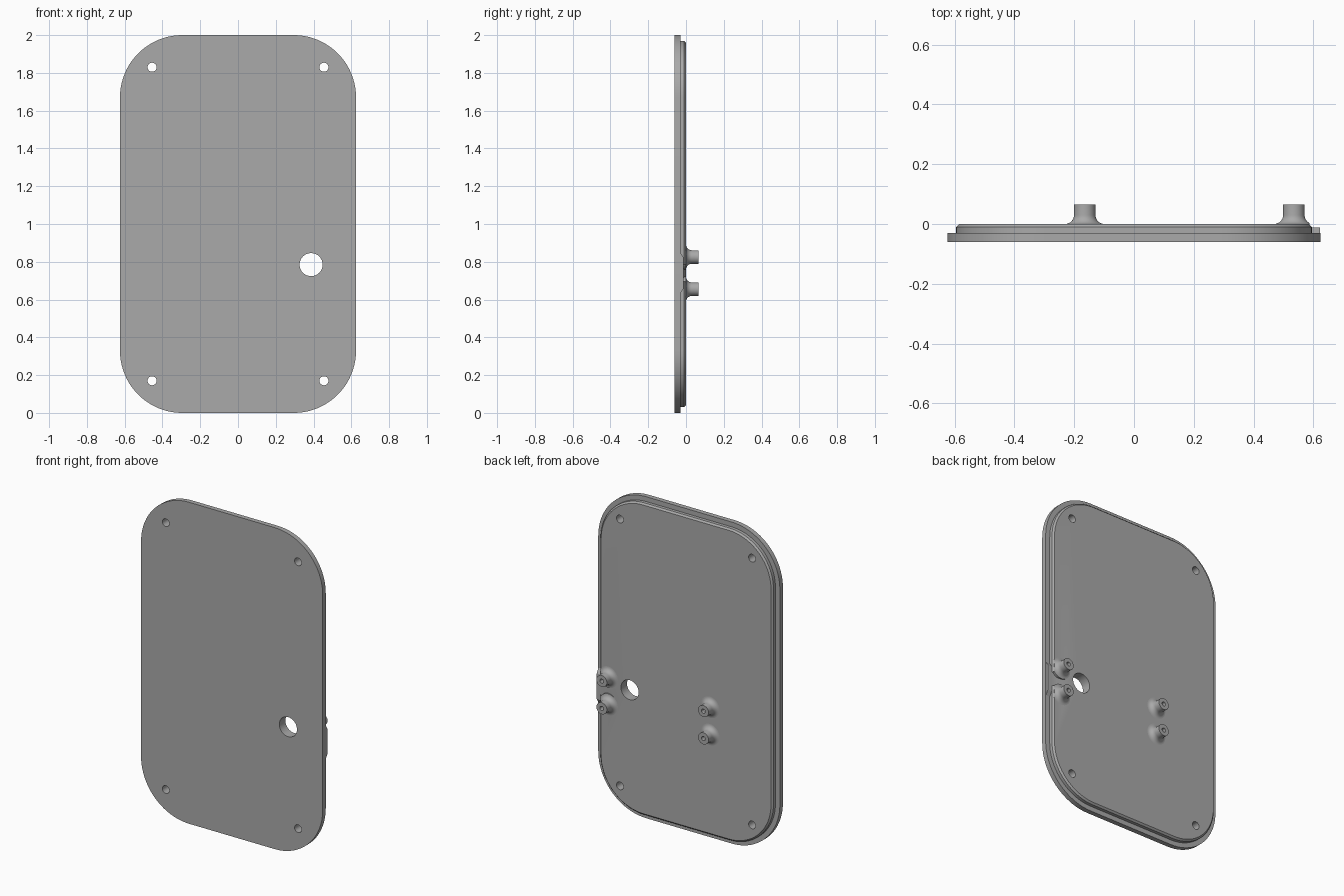
import bpy, bmesh, math

if "Cube" in bpy.data.objects:
    bpy.data.objects.remove(bpy.data.objects["Cube"], do_unlink=True)

grey = bpy.data.materials.new("plain_grey")
grey.use_nodes = True
COLOUR = (0.40, 0.40, 0.40, 1)
grey.diffuse_color = COLOUR
grey.node_tree.nodes["Principled BSDF"].inputs["Base Color"].default_value = COLOUR

W, H, R = 0.625, 1.0, 0.33      # half width, half height, corner radius


def finish(name, bm, angle=30):
    bmesh.ops.recalc_face_normals(bm, faces=bm.faces)
    mesh = bpy.data.meshes.new(name)
    bm.to_mesh(mesh)
    bm.free()
    mesh.materials.append(grey)
    ob = bpy.data.objects.new(name, mesh)
    bpy.context.collection.objects.link(ob)
    return ob


def smooth(ob):
    bpy.ops.object.select_all(action='DESELECT')
    ob.select_set(True)
    bpy.context.view_layer.objects.active = ob
    bpy.ops.object.shade_smooth_by_angle(angle=math.radians(30))


def loft(rings, bm):
    """Bridge consecutive closed rings and cap both ends."""
    loops = [[bm.verts.new(p) for p in ring] for ring in rings]
    n = len(loops[0])
    for a, b in zip(loops, loops[1:]):
        for i in range(n):
            j = (i + 1) % n
            bm.faces.new((a[i], a[j], b[j], b[i]))
    bm.faces.new(loops[0])
    bm.faces.new(loops[-1])


def rounded_ring(inset, y, steps=20):
    r = R - inset
    ring = []
    for k, (sx, sz) in enumerate([(1, 1), (-1, 1), (-1, -1), (1, -1)]):
        for i in range(steps + 1):
            a = math.pi / 2 * (k + i / steps)
            ring.append((sx * (W - R) + r * math.cos(a), y,
                         H + sz * (H - R) + r * math.sin(a)))
    return ring


def circle(x, z, r, y, n=32, limit=9):
    return [(min(x + r * math.cos(2 * math.pi * i / n), limit), y,
             z + r * math.sin(2 * math.pi * i / n)) for i in range(n)]


# Stepped cover plate: wide front rim, narrower chamfered back
bm = bmesh.new()
loft([rounded_ring(i, y) for i, y in
      [(0, -0.06), (0, -0.03), (0.03, -0.03), (0.03, -0.01), (0.04, 0)]], bm)
plate = finish("cover_plate", bm)

# Cutters: corner screw holes, large round opening, cable ramp at the left edge
bm = bmesh.new()
holes = [(sx * 0.455, 1 + sz * 0.83, 0.024) for sx in (-1, 1) for sz in (-1, 1)]
for x, z, r in holes + [(0.387, 0.785, 0.061)]:
    loft([circle(x, z, r, y) for y in (-0.1, 0.1)], bm)
loft([[(0.49, 0.001, z), (0.56, -0.012, z), (0.61, -0.012, z), (0.61, 0.02, z),
       (0.49, 0.02, z)] for z in (0.695, 0.785)], bm)
cutter = finish("hole_cutter", bm)
cutter.hide_render = True
cutter.hide_viewport = True

cut = plate.modifiers.new("holes", 'BOOLEAN')
cut.object = cutter
cut.solver = 'EXACT'
dg = bpy.context.evaluated_depsgraph_get()
plate.data = bpy.data.meshes.new_from_object(plate.evaluated_get(dg))
plate.modifiers.clear()
bpy.data.objects.remove(cutter, do_unlink=True)
smooth(plate)

# Edge tab with sloping ends, filling the step beside the posts
bm = bmesh.new()
loft([[(x, -0.031, 0.63), (x, -0.031, 0.85), (x, -0.012, 0.82), (x, -0.012, 0.66)]
      for x in (0.58, 0.623)], bm)
finish("edge_tab", bm)

# Mounting posts with flared feet and pilot holes
fillet = [(0.066 - 0.03 * math.sin(a), 0.03 - 0.03 * math.cos(a))
          for a in [math.pi / 2 * i / 8 for i in range(9)]]
profile = [(0.066, -0.012)] + fillet + [(0.036, 0.065), (0.013, 0.065), (0.013, 0.01)]
for side, x in (("right", -0.165), ("left", 0.535)):
    for level, z in (("lower", 0.655), ("upper", 0.825)):
        bm = bmesh.new()
        loft([circle(x, z, r, y, limit=0.588) for r, y in profile], bm)
        smooth(finish(f"{side}_{level}_post", bm))
